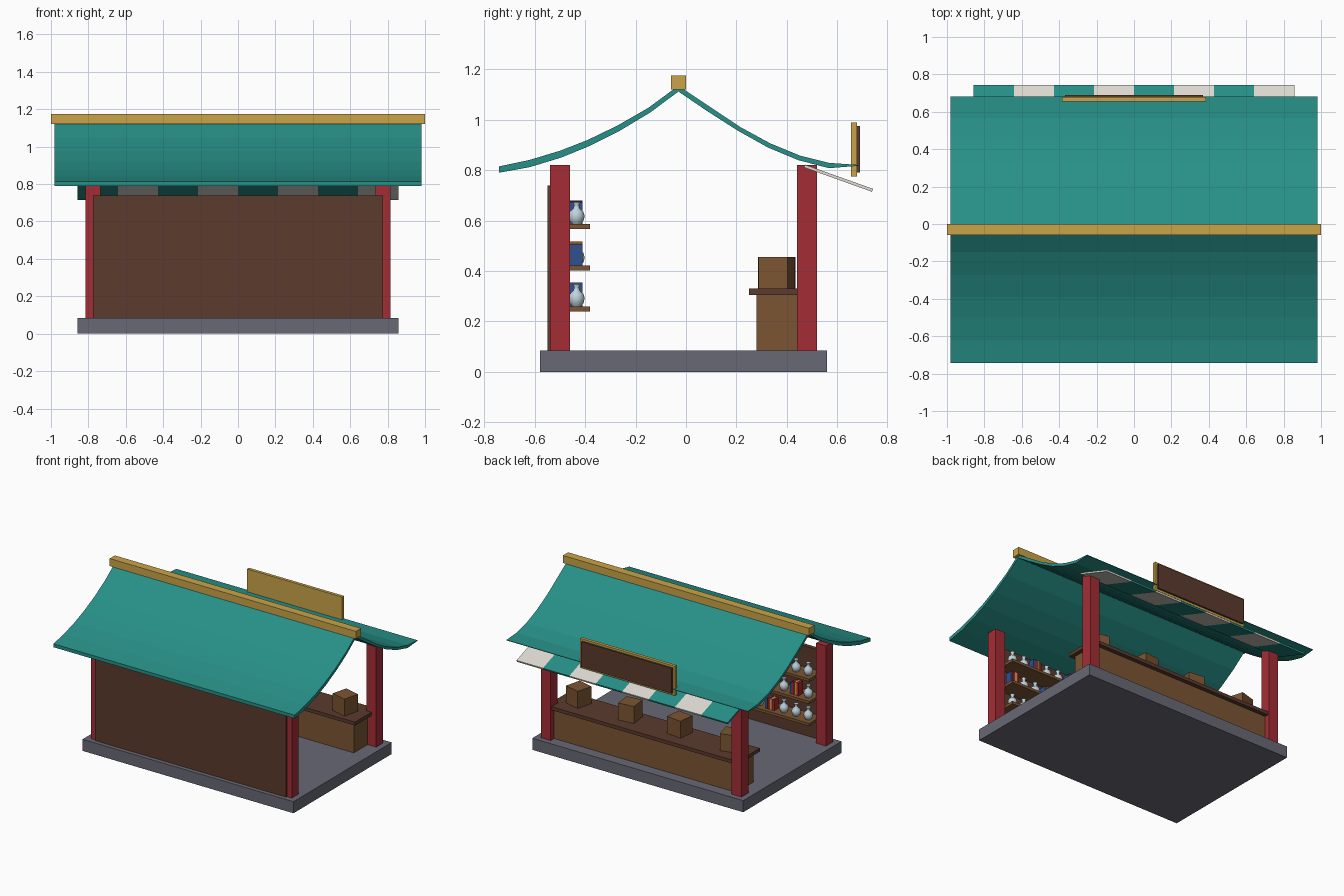
import bpy, bmesh, math, random
from mathutils import Matrix

random.seed(4)
cube = bpy.data.objects.get("Cube")
if cube:
    bpy.data.objects.remove(cube, do_unlink=True)


def material(name, r, g, b):
    m = bpy.data.materials.new(name)
    m.use_nodes = True
    m.diffuse_color = (r, g, b, 1)
    m.node_tree.nodes["Principled BSDF"].inputs["Base Color"].default_value = (r, g, b, 1)
    return m


TEAL = material("teal", 0.02, 0.28, 0.245)
CREAM = material("cream", 0.72, 0.70, 0.64)
GOLD = material("gold", 0.60, 0.37, 0.065)
RED = material("post red", 0.37, 0.026, 0.036)
DARK = material("dark wood", 0.105, 0.043, 0.027)
WOOD = material("mid wood", 0.20, 0.09, 0.032)
STONE = material("grey stone", 0.138, 0.138, 0.18)
CERAMIC = material("pale ceramic", 0.52, 0.65, 0.73)
BLUE = material("book blue", 0.03, 0.08, 0.28)
SCARLET = material("book red", 0.42, 0.02, 0.025)


def finish(name, bm, mat):
    bmesh.ops.recalc_face_normals(bm, faces=bm.faces)
    mesh = bpy.data.meshes.new(name)
    bm.to_mesh(mesh)
    bm.free()
    mesh.materials.append(mat)
    ob = bpy.data.objects.new(name, mesh)
    bpy.context.collection.objects.link(ob)
    return ob


def box(name, mat, x, y, z, turn=0):
    """Box from (low, high) ranges, turned about its own upright axis."""
    bm = bmesh.new()
    bmesh.ops.create_cube(bm, size=1)
    size = [r[1] - r[0] for r in (x, y, z)]
    mid = [(r[0] + r[1]) / 2 for r in (x, y, z)]
    bm.transform(Matrix.Translation(mid) @ Matrix.Rotation(turn, 4, 'Z')
                 @ Matrix.Diagonal((*size, 1)))
    return finish(name, bm, mat)


def prism(name, mat, top, bottom, x0, x1):
    """Strip between two matching (y, z) lines, stretched along x."""
    bm = bmesh.new()
    rows = [[[bm.verts.new((x, *p)) for p in line] for line in (top, bottom)]
            for x in (x0, x1)]
    (ta, ba), (tb, bb) = rows
    for i in range(len(top) - 1):
        for a, b in ((ta, tb), (ba, bb), (ta, ba), (tb, bb)):
            bm.faces.new((a[i], a[i + 1], b[i + 1], b[i]))
    for i in (0, -1):
        bm.faces.new((ta[i], tb[i], bb[i], ba[i]))
    return finish(name, bm, mat)


# Base, posts and closed wall
box("base", STONE, (-0.857, 0.857), (-0.58, 0.56), (0, 0.085))
for side, x in (("right", -0.775), ("left", 0.775)):
    for end, y in (("front", -0.5), ("back", 0.48)):
        box(f"{end}_{side}_post", RED, (x - 0.04, x + 0.04), (y - 0.04, y + 0.04), (0.085, 0.82))
box("wall", DARK, (-0.775, 0.775), (-0.55, -0.52), (0.085, 0.74))

# Counter with crates
box("counter", WOOD, (-0.745, 0.745), (0.28, 0.48), (0.085, 0.305))
box("counter_top", DARK, (-0.775, 0.775), (0.25, 0.51), (0.305, 0.33))
for x, turn in ((-0.62, 0.28), (-0.2, -0.12), (0.2, 0.12), (0.62, -0.25)):
    box("crate", WOOD, (x - 0.06, x + 0.06), (0.3, 0.42), (0.33, 0.455), turn)

# Sagging roof slopes
front_top = [(-0.742, 0.815), (-0.623, 0.84), (-0.5, 0.877), (-0.39, 0.92),
             (-0.274, 0.976), (-0.15, 1.047), (-0.03, 1.135)]
front_under = [(-0.742, 0.79), (-0.62, 0.812), (-0.495, 0.85), (-0.38, 0.897),
               (-0.265, 0.955), (-0.143, 1.028), (-0.03, 1.112)]
back_top = [(-0.03, 1.135), (0.09, 1.055), (0.214, 0.972), (0.333, 0.907),
            (0.452, 0.858), (0.567, 0.829), (0.683, 0.821)]
back_under = [(-0.03, 1.112), (0.08, 1.037), (0.205, 0.957), (0.325, 0.89),
              (0.445, 0.84), (0.567, 0.808), (0.683, 0.817)]
prism("front_roof", TEAL, front_top, front_under, -0.98, 0.98)
prism("back_roof", TEAL, back_top, back_under, -0.98, 0.98)
box("ridge_beam", GOLD, (-1, 1), (-0.06, 0), (1.12, 1.175))

# Striped awning
width = 0.857 / 4
for i in range(8):
    x = -0.857 + i * width
    prism("awning_stripe", CREAM if i % 2 else TEAL,
          [(0.472, 0.822), (0.742, 0.726)], [(0.468, 0.811), (0.738, 0.714)], x, x + width)

# Blank sign board
box("sign_frame", GOLD, (-0.385, 0.385), (0.655, 0.678), (0.775, 0.99))
box("sign_panel", DARK, (-0.368, 0.368), (0.678, 0.691), (0.79, 0.975))


def vase(x, z):
    """Round bottle with a narrow neck and flared lip."""
    profile = [(0, 0), (0.018, 0), (0.028, 0.014), (0.032, 0.032), (0.027, 0.05),
               (0.013, 0.062), (0.01, 0.075), (0.016, 0.088), (0, 0.088)]
    bm = bmesh.new()
    verts = [bm.verts.new((r, 0, h)) for r, h in profile]
    edges = [bm.edges.new(pair) for pair in zip(verts, verts[1:])]
    bmesh.ops.spin(bm, geom=verts + edges, cent=(0, 0, 0), axis=(0, 0, 1),
                   angle=math.tau, steps=12)
    bmesh.ops.remove_doubles(bm, verts=bm.verts, dist=0.0005)
    bm.transform(Matrix.Translation((x, -0.434, z)))
    ob = finish("vase", bm, CERAMIC)
    for f in ob.data.polygons:
        f.use_smooth = abs(f.normal.z) < 0.95


def books(x, z):
    """Four upright books of differing heights."""
    for i, mat in enumerate((SCARLET, GOLD, SCARLET, BLUE)):
        left = x - 0.036 + i * 0.018
        box("book", mat, (left, left + 0.016), (-0.46, -0.41),
            (z, z + random.uniform(0.078, 0.096)))


# Shelves with goods: V is a vase, B is a group of books
for z, goods in ((0.24, "VVVBVVBVBVVVBVV"),
                 (0.402, "VBVVBVVVBVVBVVB"),
                 (0.566, "VVVBVVBVVBVVBVV")):
    box("shelf", WOOD, (-0.735, 0.735), (-0.52, -0.38), (z, z + 0.02))
    for i, kind in enumerate(goods):
        x = -0.69 + i * 1.38 / 14
        (vase if kind == "V" else books)(x, z + 0.02)
